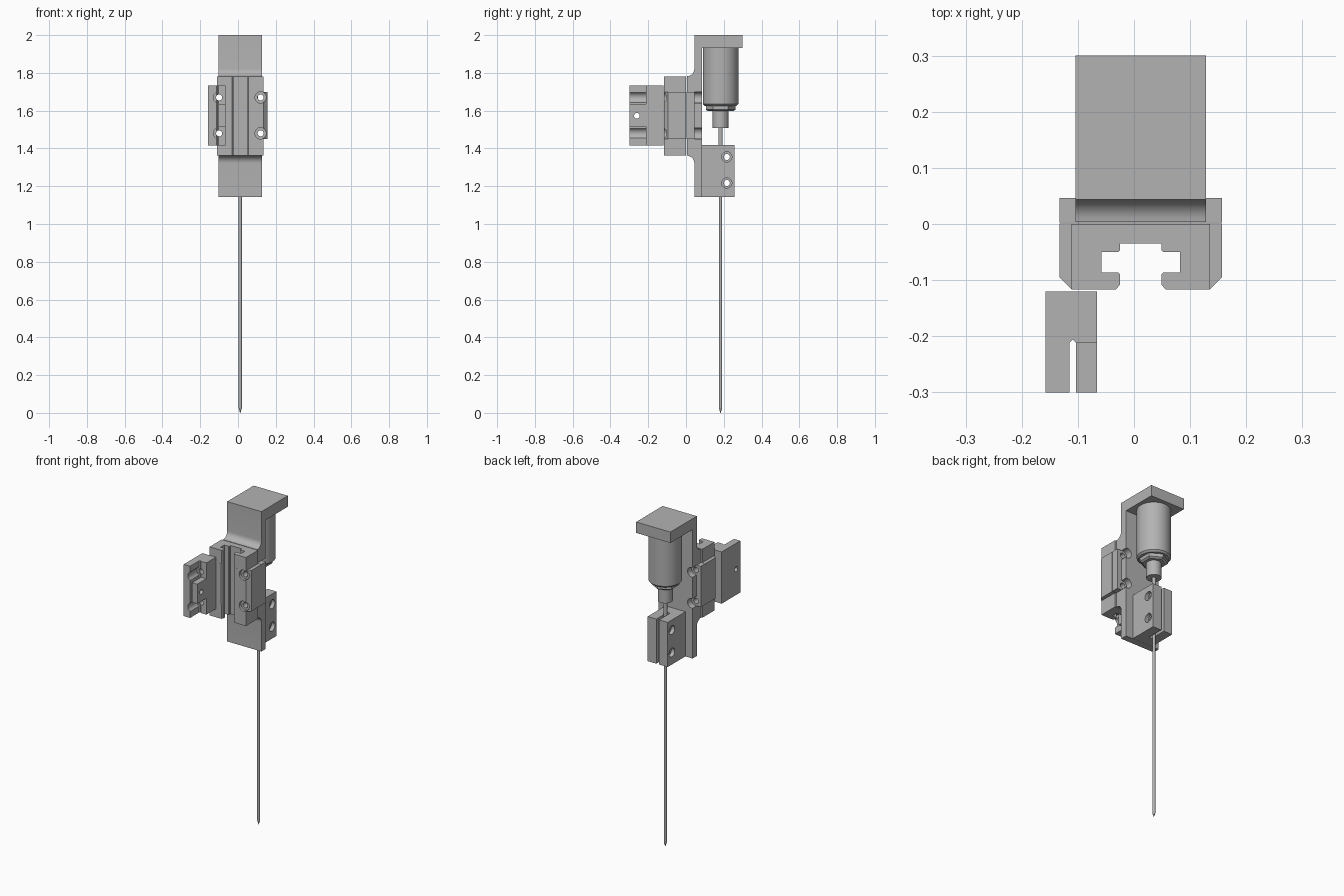
import bpy, bmesh, math
from mathutils import Matrix, Vector

if "Cube" in bpy.data.objects:
    bpy.data.objects.remove(bpy.data.objects["Cube"])

CX = 0.012            # shared centre line of bracket, carriage and needle
HOLE_Z = (1.48, 1.67)
HOLE_X = (-0.1, 0.12)

metal = bpy.data.materials.new("grey_metal")
metal.use_nodes = True
GREY = (0.45, 0.45, 0.45, 1)
metal.diffuse_color = GREY
metal.node_tree.nodes["Principled BSDF"].inputs["Base Color"].default_value = GREY


def make(name, bm):
    bmesh.ops.recalc_face_normals(bm, faces=bm.faces)
    mesh = bpy.data.meshes.new(name)
    bm.to_mesh(mesh)
    bm.free()
    mesh.materials.append(metal)
    ob = bpy.data.objects.new(name, mesh)
    bpy.context.scene.collection.objects.link(ob)
    return ob


def box(name, x, y, z):
    bm = bmesh.new()
    bmesh.ops.create_cube(bm, size=1)
    for v in bm.verts:
        v.co = [r[0] if c < 0 else r[1] for c, r in zip(v.co, (x, y, z))]
    return make(name, bm)


def prism(name, points, axis, low, high):
    """Extrude a closed outline along x (points are y, z) or z (points are x, y)."""
    bm = bmesh.new()
    place = (lambda p: (low, *p)) if axis == "x" else (lambda p: (*p, low))
    face = bm.faces.new([bm.verts.new(place(p)) for p in points])
    ext = bmesh.ops.extrude_face_region(bm, geom=[face])["geom"]
    move = Vector((high - low, 0, 0) if axis == "x" else (0, 0, high - low))
    bmesh.ops.translate(bm, vec=move, verts=[g for g in ext if isinstance(g, bmesh.types.BMVert)])
    return make(name, bm)


def rod(name, start, end, r, r2=None, sides=32):
    a, b = Vector(start), Vector(end)
    bm = bmesh.new()
    turn = (b - a).to_track_quat("Z", "Y").to_matrix().to_4x4()
    bmesh.ops.create_cone(bm, cap_ends=True, segments=sides, radius1=r,
                          radius2=r if r2 is None else r2, depth=(b - a).length,
                          matrix=Matrix.Translation((a + b) / 2) @ turn)
    return make(name, bm)


def combine(ob, others, operation="DIFFERENCE"):
    for other in others:
        mod = ob.modifiers.new("cut", "BOOLEAN")
        mod.operation, mod.object, mod.solver = operation, other, "EXACT"
        bpy.context.view_layer.update()
        mesh = bpy.data.meshes.new_from_object(ob.evaluated_get(bpy.context.evaluated_depsgraph_get()))
        ob.modifiers.clear()
        ob.data = mesh
        bpy.data.objects.remove(other)
    return ob


def bores(xs, y0, y1, r):
    return [rod("cutter", (x, y0, z), (x, y1, z), r) for x in xs for z in HOLE_Z]


# Bracket: side outline with filleted pad and a top shelf
def fillet(y, z, r, a0, a1, n=8):
    return [(y + r * math.cos(a), z + r * math.sin(a))
            for a in (math.radians(a0 + (a1 - a0) * i / n) for i in range(n + 1))]

outline = [(0.085, 1.143), (0.085, 1.933), (0.3, 1.933), (0.3, 2.0), (0.044, 2.0)]
outline += fillet(0.004, 1.822, 0.04, 0, -90)
outline += fillet(0.004, 1.322, 0.04, 90, 0)
outline += [(0.044, 1.143)]
bracket = prism("bracket", outline, "x", CX - 0.116, CX + 0.116)
flange = box("flange", (CX - 0.145, CX + 0.145), (0.003, 0.046), (1.45, 1.70))
combine(bracket, [flange], "UNION")
combine(bracket, bores(HOLE_X, 0.046, 0.1, 0.03) + bores(HOLE_X, -0.1, 0.1, 0.016))

# Sliding carriage: wide body between two narrower end caps
body_half = [(0, 0.001), (0.145, 0.001), (0.145, -0.095), (0.123, -0.117), (0, -0.117)]
cap_half = [(0, 0.0), (0.123, 0.0), (0.123, -0.1165), (0, -0.1165)]

def mirrored(half):
    return [(CX + x, y) for x, y in half] + [(CX - x, y) for x, y in half[-2:0:-1]]

def rail_channel():
    half = [(0, -0.035), (0.037, -0.035), (0.037, -0.047), (0.04, -0.05), (0.07, -0.05),
            (0.07, -0.086), (0.04, -0.086), (0.037, -0.09), (0.037, -0.108),
            (0.055, -0.13), (0, -0.13)]
    return prism("cutter", mirrored(half), "z", 1.3, 1.9)

carriage = prism("carriage_body", mirrored(body_half), "z", 1.45, 1.70)
combine(carriage, [rail_channel()] + bores(HOLE_X, -0.2, -0.1, 0.03) + bores(HOLE_X, -0.2, 0.1, 0.016))
for name, low, high in (("carriage_lower_cap", 1.362, 1.45), ("carriage_upper_cap", 1.70, 1.782)):
    combine(prism(name, mirrored(cap_half), "z", low, high), [rail_channel()])

# Side clamp: L-shaped body, small jaw, narrow slit and bolt holes
L_shape = [(-0.158, -0.3), (-0.115, -0.3), (-0.115, -0.212), (-0.109, -0.206),
           (-0.103, -0.212), (-0.066, -0.212), (-0.066, -0.12), (-0.158, -0.12)]
clamp = prism("side_clamp", L_shape, "z", 1.415, 1.732)
jaw = box("jaw", (-0.103, -0.066), (-0.3, -0.2115), (1.515, 1.635))
combine(clamp, [jaw], "UNION")
cross = rod("cutter", (-0.3, -0.26, 1.573), (0, -0.26, 1.573), 0.015)
combine(clamp, bores(HOLE_X[:1], -0.4, -0.212, 0.03) + bores(HOLE_X[:1], -0.4, 0, 0.016) + [cross])

# Needle holder: split block with two counterbored cross holes
holder = box("needle_holder", (CX - 0.068, CX + 0.068), (0.084, 0.257), (1.1435, 1.417))
cutters = [box("cutter", (CX - 0.009, CX + 0.009), (0.15, 0.3), (1.1, 1.5))]
for z in (1.217, 1.355):
    cutters.append(rod("cutter", (-0.2, 0.216, z), (0.2, 0.216, z), 0.016))
    for s in (-1, 1):
        cutters.append(rod("cutter", (CX + s * 0.045, 0.216, z), (CX + s * 0.2, 0.216, z), 0.027))
combine(holder, cutters)

# Actuator and needle stacked along one vertical axis
def stack(name, top, bottom, r, r2=None, sides=32):
    return rod(name, (CX, 0.183, top), (CX, 0.183, bottom), r, r2, sides)

stack("actuator_barrel", 1.934, 1.635, 0.094, sides=48)
stack("barrel_chamfer", 1.635, 1.625, 0.094, 0.084, sides=48)
stack("hex_nut", 1.626, 1.605, 0.078, sides=6)
stack("nut_chamfer", 1.605, 1.597, 0.078, 0.066, sides=6)
stack("actuator_nose", 1.6, 1.507, 0.042)
stack("plunger", 1.51, 1.40, 0.011, sides=16)
stack("needle", 1.41, 0.025, 0.0085, sides=16)
stack("needle_tip", 0.025, 0.0, 0.0085, 0.001, sides=16)

# Smooth the round surfaces, keep edges crisp
for ob in bpy.context.scene.collection.objects:
    if ob.type == "MESH":
        bpy.ops.object.select_all(action="DESELECT")
        ob.select_set(True)
        bpy.context.view_layer.objects.active = ob
        bpy.ops.object.shade_smooth_by_angle(angle=math.radians(30))
